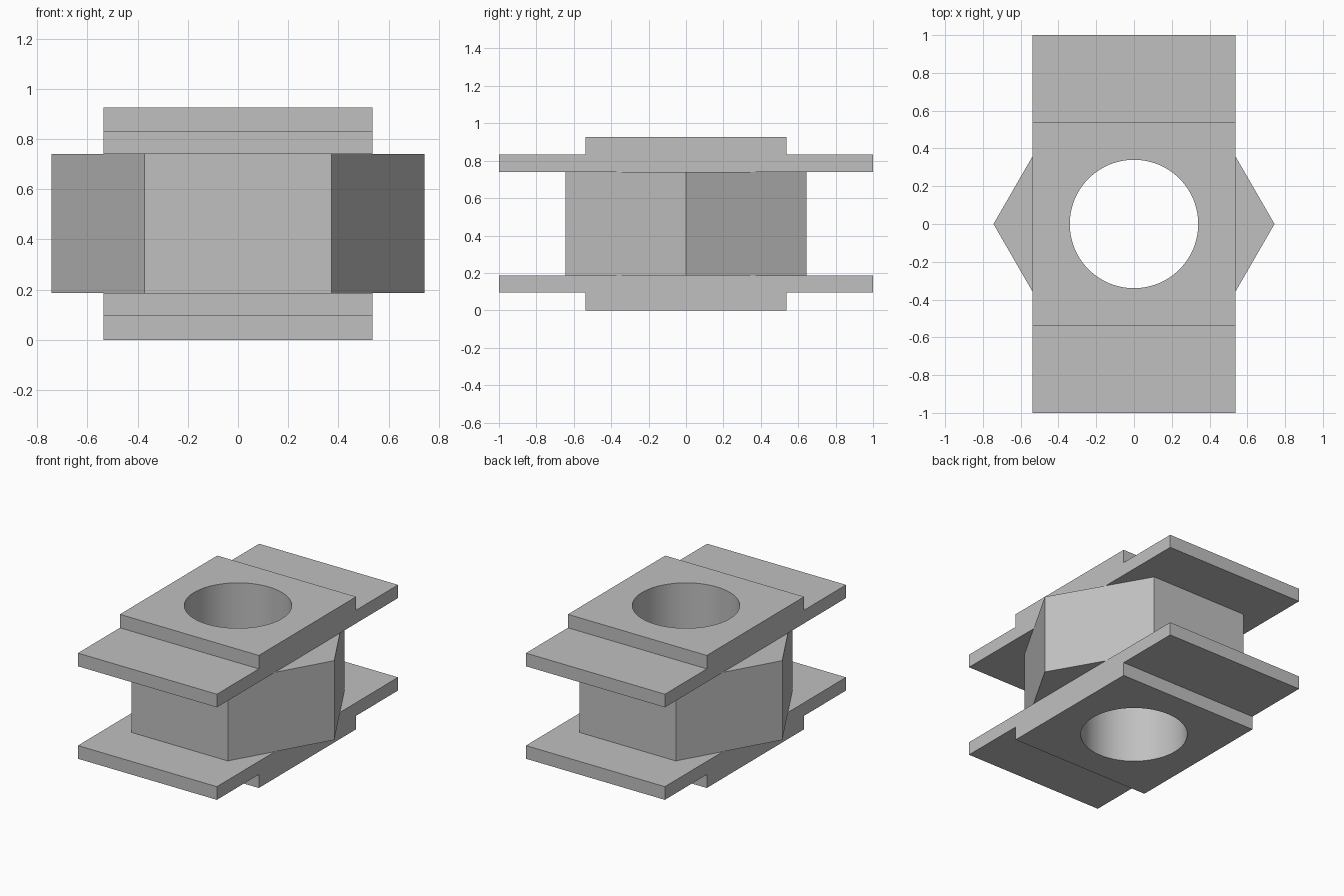
import bpy, bmesh, math

if "Cube" in bpy.data.objects:
    bpy.data.objects.remove(bpy.data.objects["Cube"], do_unlink=True)

HEIGHT = 0.926
HALF_X, HALF_Y = 0.537, 1.0
STEP_Y = 0.537
STEP_Z, PLATE_Z = 0.094, 0.186
HEX_R, BORE_R = 0.744, 0.34

grey = bpy.data.materials.new("plain grey")
grey.use_nodes = True
color = (0.53, 0.53, 0.53, 1)
grey.diffuse_color = color
grey.node_tree.nodes["Principled BSDF"].inputs["Base Color"].default_value = color


def prism(name, points, offset):
    """Extrude a closed outline of 3D points along an offset."""
    bm = bmesh.new()
    face = bm.faces.new([bm.verts.new(p) for p in points])
    new = bmesh.ops.extrude_face_region(bm, geom=[face])["geom"]
    verts = [v for v in new if isinstance(v, bmesh.types.BMVert)]
    bmesh.ops.translate(bm, verts=verts, vec=offset)
    bmesh.ops.recalc_face_normals(bm, faces=bm.faces)
    mesh = bpy.data.meshes.new(name)
    bm.to_mesh(mesh)
    bm.free()
    mesh.materials.append(grey)
    obj = bpy.data.objects.new(name, mesh)
    bpy.context.collection.objects.link(obj)
    return obj


def ring(sides, radius, z):
    return [(radius * math.cos(math.tau * i / sides),
             radius * math.sin(math.tau * i / sides), z) for i in range(sides)]


def flange(name, place):
    """Stepped plate: a wide slab with a square pad on its outer side."""
    half = [(STEP_Y, 0), (STEP_Y, STEP_Z), (HALF_Y, STEP_Z), (HALF_Y, PLATE_Z)]
    outline = half + [(-y, z) for y, z in reversed(half)]
    return prism(name, [(-HALF_X, y, place(z)) for y, z in outline],
                 (2 * HALF_X, 0, 0))


# Hexagonal core between two mirrored stepped flanges
parts = [
    flange("bottom_flange", lambda z: z),
    flange("top_flange", lambda z: HEIGHT - z),
    prism("hex_core", ring(6, HEX_R, PLATE_Z), (0, 0, HEIGHT - 2 * PLATE_Z)),
]

# Round bore through all parts
cutter = prism("bore_cutter", ring(96, BORE_R, -0.1), (0, 0, HEIGHT + 0.2))
cutter.hide_render = True
for part in parts:
    cut = part.modifiers.new("bore", "BOOLEAN")
    cut.operation = "DIFFERENCE"
    cut.solver = "EXACT"
    cut.object = cutter
    bpy.ops.object.select_all(action="DESELECT")
    part.select_set(True)
    bpy.context.view_layer.objects.active = part
    bpy.ops.object.modifier_apply(modifier=cut.name)
    bpy.ops.object.shade_smooth_by_angle(angle=math.radians(30))
bpy.data.objects.remove(cutter, do_unlink=True)
